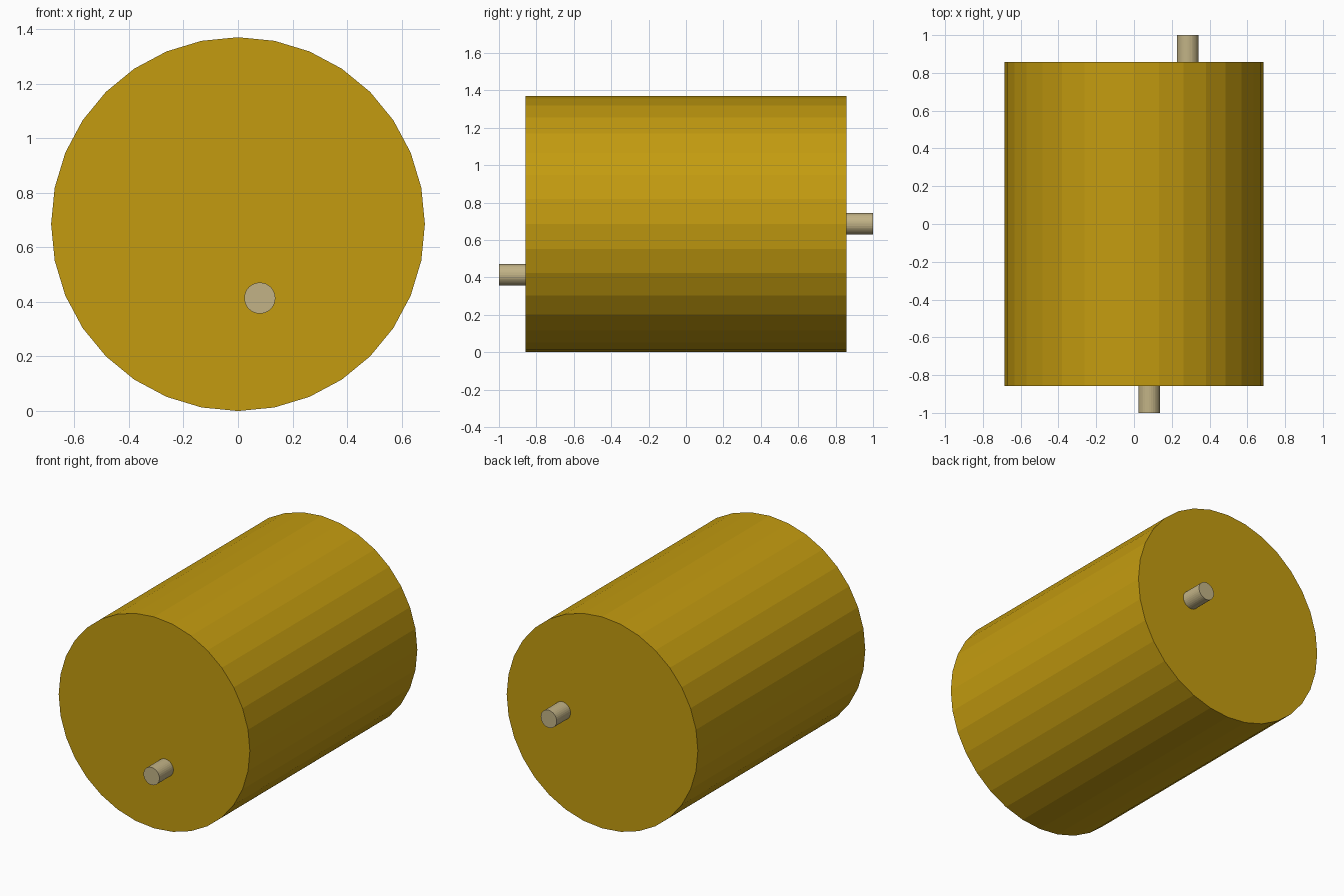
import bpy
import math

if "Cube" in bpy.data.objects:
    bpy.data.objects.remove(bpy.data.objects["Cube"])


def material(name, color):
    mat = bpy.data.materials.new(name)
    mat.diffuse_color = (*color, 1.0)
    mat.use_nodes = True
    mat.node_tree.nodes["Principled BSDF"].inputs["Base Color"].default_value = mat.diffuse_color
    return mat


def cylinder_along_y(name, radius, x, z, y0, y1, mat):
    bpy.ops.mesh.primitive_cylinder_add(
        vertices=32, radius=radius, depth=y1 - y0,
        location=(x, (y0 + y1) / 2, z), rotation=(math.pi / 2, 0, 0))
    obj = bpy.context.object
    obj.name = name
    obj.data.materials.append(mat)
    return obj


gold = material("gold_body", (0.55, 0.33, 0.005))
tan = material("tan_lead", (0.54, 0.45, 0.24))

RADIUS = 0.685
HALF = 0.857
EMBED = 0.01

# Main drum
cylinder_along_y("drum_body", RADIUS, 0, RADIUS, -HALF, HALF, gold)

# Offset pins on the two end faces
cylinder_along_y("front_pin", 0.057, 0.08, 0.414, -1.0, -HALF + EMBED, tan)
cylinder_along_y("back_pin", 0.057, 0.284, 0.687, HALF - EMBED, 1.0, tan)
